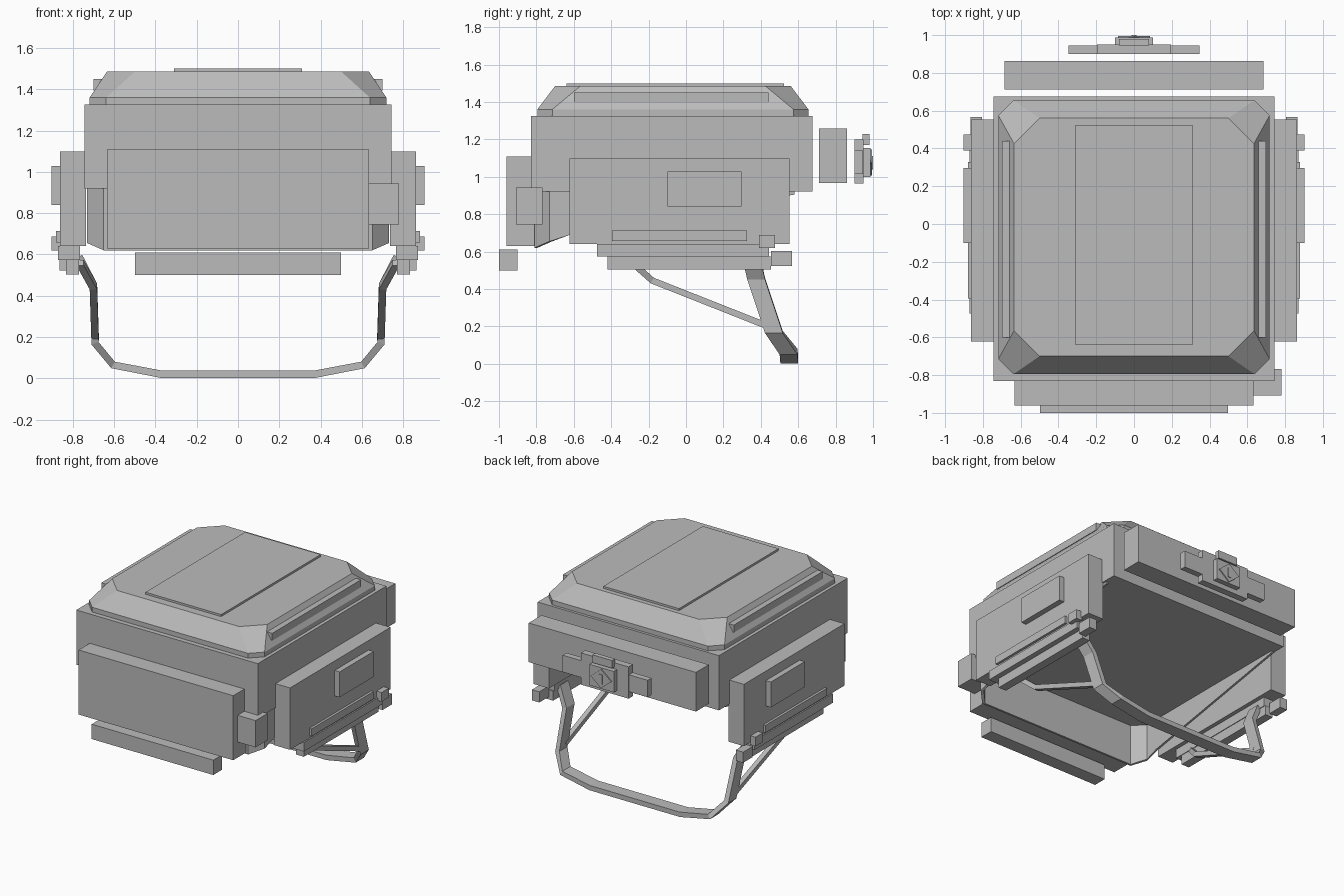
import bpy, math
from mathutils import Vector

cube = bpy.data.objects.get("Cube")
if cube:
    bpy.data.objects.remove(cube, do_unlink=True)

grey = bpy.data.materials.new("plain_grey")
grey.use_nodes = True
grey.diffuse_color = (0.5, 0.5, 0.5, 1)
grey.node_tree.nodes["Principled BSDF"].inputs["Base Color"].default_value = (0.5, 0.5, 0.5, 1)


def make(name, verts, faces):
    mesh = bpy.data.meshes.new(name)
    mesh.from_pydata(verts, [], faces)
    mesh.materials.append(grey)
    ob = bpy.data.objects.new(name, mesh)
    bpy.context.collection.objects.link(ob)
    return ob


def loft(name, rings):
    """Join equal rings of points into a closed solid."""
    n = len(rings[0])
    faces = [list(range(n))[::-1], [(len(rings) - 1) * n + i for i in range(n)]]
    for r in range(len(rings) - 1):
        for i in range(n):
            j = (i + 1) % n
            faces.append([r * n + i, r * n + j, (r + 1) * n + j, (r + 1) * n + i])
    return make(name, [p for ring in rings for p in ring], faces)


def box(name, x, y, z):
    return loft(name, [[(x[0], y[0], h), (x[1], y[0], h), (x[1], y[1], h), (x[0], y[1], h)] for h in z])


def pair(name, x, y, z):
    box("left_" + name, x, y, z)
    box("right_" + name, (-x[1], -x[0]), y, z)


def octagon(w, y0, y1, c, z):
    return [(-w + c, y0, z), (w - c, y0, z), (w, y0 + c, z), (w, y1 - c, z),
            (w - c, y1, z), (-w + c, y1, z), (-w, y1 - c, z), (-w, y0 + c, z)]


def band(name, path, depth, thick, axis):
    """Sweep a flat rectangular bar along a path; depth lies along axis."""
    pts = [Vector(p) for p in path]
    rings = []
    for i, p in enumerate(pts):
        a = (p - pts[max(i - 1, 0)]).normalized()
        b = (pts[min(i + 1, len(pts) - 1)] - p).normalized()
        t = (a + b).normalized()
        d = Vector(axis)
        n = t.cross(d).normalized() * thick / 2
        d = d * depth / 2
        rings.append([p - d - n, p + d - n, p + d + n, p - d + n])
    return loft(name, rings)


# Main shell and faceted lid
box("main_shell", (-0.743, 0.743), (-0.83, 0.675), (0.92, 1.325))
loft("lid", [octagon(0.718, -0.795, 0.655, 0.08, 1.325),
             octagon(0.718, -0.795, 0.655, 0.08, 1.36),
             octagon(0.635, -0.70, 0.56, 0.135, 1.485)])
box("lid_panel", (-0.31, 0.31), (-0.64, 0.525), (1.48, 1.5))
pair("lid_rail", (0.62, 0.7), (-0.6, 0.44), (1.395, 1.45))

# Thin lower skirt: front wall, angled corners, sides tapering to the back
skirt_half = [(0.65, -0.81, 0.62), (0.73, -0.73, 0.655), (0.73, -0.62, 0.69), (0.73, 0.58, 0.905)]
line = [(-x, y, z) for x, y, z in reversed(skirt_half)] + skirt_half
rings = []
for x, y, z in line:
    ix, iy = x * 0.98, y + (0.015 if y < -0.7 else 0)
    rings.append([(x, y, z), (x, y, 0.925), (ix, iy, 0.925), (ix, iy, z)])
loft("lower_skirt", rings)

# Front panels
box("front_panel", (-0.633, 0.633), (-0.96, -0.8), (0.63, 1.108))
box("front_lower_bar", (-0.498, 0.498), (-1.0, -0.9), (0.5, 0.61))
box("front_corner_block", (0.63, 0.78), (-0.908, -0.768), (0.745, 0.943))

# Side panels with their fittings
pair("side_panel", (0.735, 0.862), (-0.623, 0.553), (0.64, 1.098))
pair("side_plate", (0.855, 0.903), (-0.1, 0.297), (0.84, 1.028))
pair("side_strip", (0.855, 0.88), (-0.395, 0.327), (0.657, 0.713))
pair("side_peg", (0.855, 0.903), (0.39, 0.475), (0.62, 0.688))
pair("upper_runner", (0.765, 0.872), (-0.475, 0.445), (0.573, 0.64))
pair("lower_runner", (0.77, 0.833), (-0.42, 0.455), (0.503, 0.573))
pair("runner_end_block", (0.805, 0.865), (0.455, 0.567), (0.523, 0.602))

# Back box and stepped fixture
box("back_box", (-0.685, 0.685), (0.712, 0.862), (0.967, 1.257))
box("back_fixture_centre", (-0.195, 0.195), (0.9, 0.95), (0.965, 1.2))
box("back_fixture_arms", (-0.348, 0.348), (0.9, 0.945), (1.015, 1.14))
box("back_fixture_tab", (-0.08, 0.08), (0.945, 0.98), (1.17, 1.228))
box("back_square_plate", (-0.1, 0.1), (0.95, 0.987), (1.0, 1.155))
diamond = [(0.085, 0), (0, 0.07), (-0.085, 0), (0, -0.07)]
loft("back_diamond", [[(x, y, 1.077 + z) for x, z in diamond] for y in (0.985, 0.995)])
box("back_diamond_bar", (-0.012, 0.012), (0.99, 1.0), (1.04, 1.11))

# Chin strap loop
half = [(0.77, 0.345, 0.59), (0.70, 0.375, 0.455), (0.692, 0.47, 0.17),
        (0.605, 0.548, 0.065), (0.37, 0.552, 0.02)]
loop = [(-x, y, z) for x, y, z in half] + [(0, 0.552, 0.02)] + half[::-1]
band("chin_strap", loop, 0.095, 0.036, (0, 1, 0))

# Front strap struts
for side, s in (("left", 1), ("right", -1)):
    band(side + "_strap_strut", [(s * 0.765, -0.31, 0.56), (s * 0.70, -0.18, 0.445),
                                 (s * 0.692, 0.44, 0.2)], 0.036, 0.034, (1, 0, 0))

# Consistent outward normals
import bmesh
for ob in bpy.context.collection.objects:
    if ob.type == "MESH" and grey.name in ob.data.materials:
        bm = bmesh.new()
        bm.from_mesh(ob.data)
        bmesh.ops.recalc_face_normals(bm, faces=bm.faces)
        bm.to_mesh(ob.data)
        bm.free()
